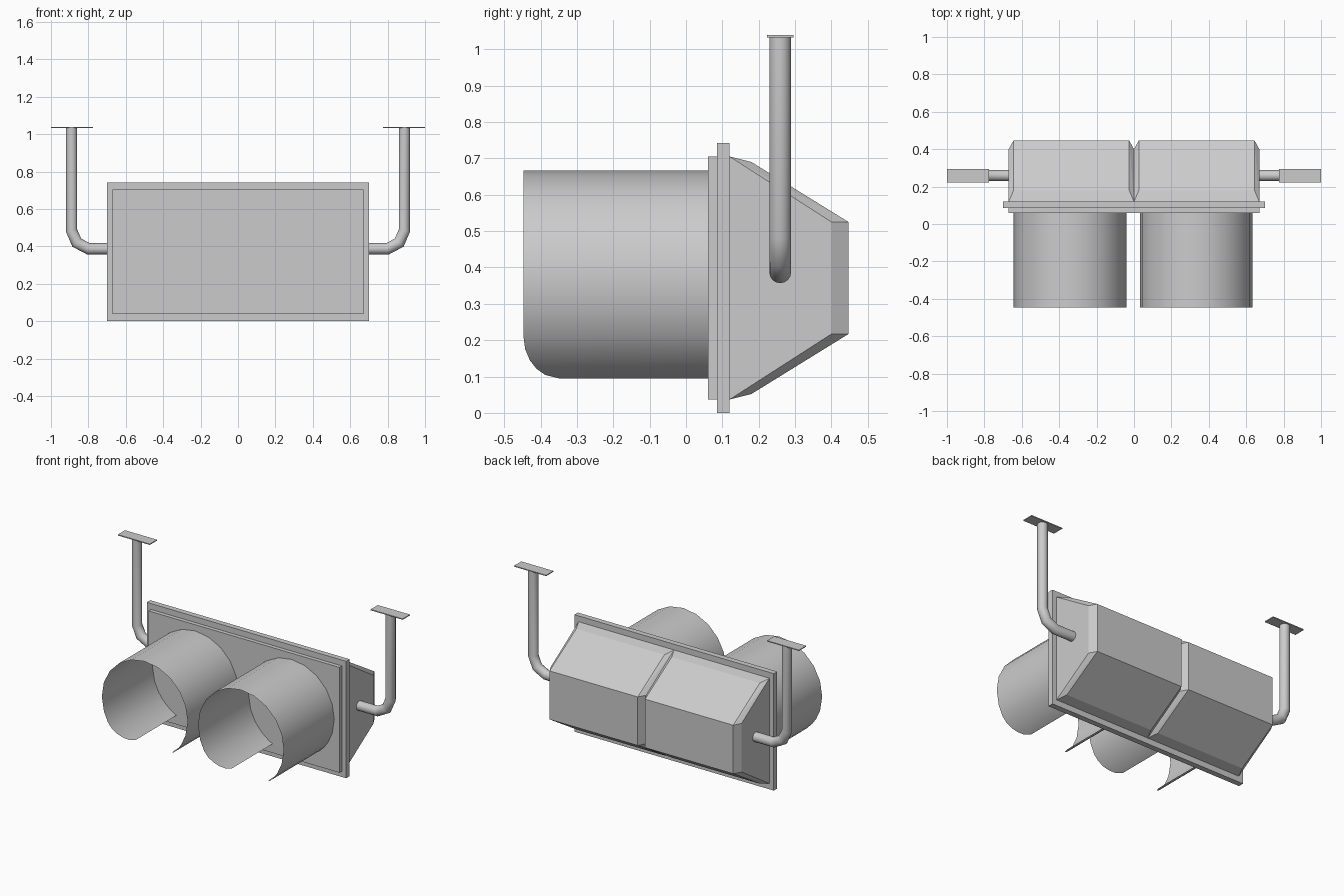
import bpy, bmesh
from math import sin, cos, radians, sqrt
from mathutils import Vector

cube = bpy.data.objects.get("Cube")
if cube:
    bpy.data.objects.remove(cube, do_unlink=True)

grey = bpy.data.materials.new("plain_grey")
grey.use_nodes = True
colour = (0.6, 0.6, 0.6, 1)
grey.diffuse_color = colour
grey.node_tree.nodes["Principled BSDF"].inputs["Base Color"].default_value = colour


def finish(name, bm, smooth=False):
    mesh = bpy.data.meshes.new(name)
    bm.to_mesh(mesh)
    bm.free()
    obj = bpy.data.objects.new(name, mesh)
    bpy.context.collection.objects.link(obj)
    mesh.materials.append(grey)
    if smooth:
        bpy.ops.object.select_all(action='DESELECT')
        obj.select_set(True)
        bpy.context.view_layer.objects.active = obj
        bpy.ops.object.shade_smooth_by_angle(angle=radians(40))
    return obj


def box(name, low, high):
    bm = bmesh.new()
    bmesh.ops.create_cube(bm, size=1)
    low, high = Vector(low), Vector(high)
    for v in bm.verts:
        v.co = (low + high) / 2 + v.co * (high - low)
    return finish(name, bm)


MID_Z = 0.371

# Backing plates
box("back_plate", (-0.70, 0.085, 0), (0.70, 0.12, 0.742))
box("front_plate", (-0.67, 0.06, 0.037), (0.67, 0.085, 0.705))


# Faceted rear housings: a tapered end profile swelling to a fuller middle one
def housing(name, x0, x1):
    end = [(0.12, 0.334), (0.40, 0.154)]
    middle = [(0.12, 0.334), (0.18, 0.319), (0.447, 0.154)]
    inset = 0.026
    bm = bmesh.new()
    for profile, xs in ((end, (x0, x1)), (middle, (x0 + inset, x1 - inset))):
        for x in xs:
            for y, h in profile:
                for s in (-1, 1):
                    bm.verts.new((x, y, MID_Z + s * h))
    bmesh.ops.convex_hull(bm, input=bm.verts)
    bmesh.ops.dissolve_limit(bm, angle_limit=radians(2),
                             verts=bm.verts, edges=bm.edges)
    bmesh.ops.recalc_face_normals(bm, faces=bm.faces)
    return finish(name, bm)


housing("right_housing", -0.67, 0)
housing("left_housing", 0, 0.67)


# Thin tunnel visors, open underneath, with rounded lower front corners
def visor(name, cx):
    radius, cz = 0.301, 0.365
    half = [-64, -60, -54, -47, -39, -31, -18, 0, 18, 36, 54, 72]
    angles = half + [90] + [180 - a for a in reversed(half)]
    z_start, z_end = radius * sin(radians(-31)), radius * sin(radians(-64))
    bm = bmesh.new()
    rows = []
    for a in angles:
        x, z = radius * cos(radians(a)), radius * sin(radians(a))
        t = min(1, max(0, (z - z_start) / (z_end - z_start)))
        front = -0.447 + 0.1 * (1 - sqrt(1 - t * t))
        rows.append([bm.verts.new((cx + x, y, cz + z)) for y in (front, 0.06)])
    for a, b in zip(rows, rows[1:]):
        bm.faces.new((a[0], a[1], b[1], b[0]))
    return finish(name, bm, True)


visor("right_visor", -0.342)
visor("left_visor", 0.333)


# Bent hanger pipes, swept as mitred rings along a path
def pipe(name, side):
    path = [Vector((side * x, 0.259, z)) for x, z in
            ((0.65, 0.387), (0.80, 0.387), (0.862, 0.42), (0.89, 0.485), (0.89, 1.035))]
    radius, sides = 0.03, 16
    bm = bmesh.new()
    rings = []
    for i, p in enumerate(path):
        before = (p - path[i - 1]).normalized() if i else None
        after = (path[i + 1] - p).normalized() if i < len(path) - 1 else None
        before, after = before or after, after or before
        tangent = (before + after).normalized()
        across = Vector((0, 1, 0)).cross(tangent) / tangent.dot(after)
        ring = []
        for k in range(sides):
            a = radians(360 * k / sides)
            offset = Vector((0, 1, 0)) * cos(a) + across * sin(a)
            ring.append(bm.verts.new(p + offset * radius))
        rings.append(ring)
    for r, s in zip(rings, rings[1:]):
        for k in range(sides):
            n = (k + 1) % sides
            bm.faces.new((r[k], r[n], s[n], s[k]))
    bm.faces.new(rings[0])
    bm.faces.new(rings[-1])
    bmesh.ops.recalc_face_normals(bm, faces=bm.faces)
    return finish(name, bm, True)


# Hangers with their ceiling mounting plates
for label, side in (("right", -1), ("left", 1)):
    pipe(label + "_hanger_pipe", side)
    cx = side * 0.8875
    box(label + "_mounting_plate", (cx - 0.1125, 0.223, 1.033), (cx + 0.1125, 0.295, 1.039))
